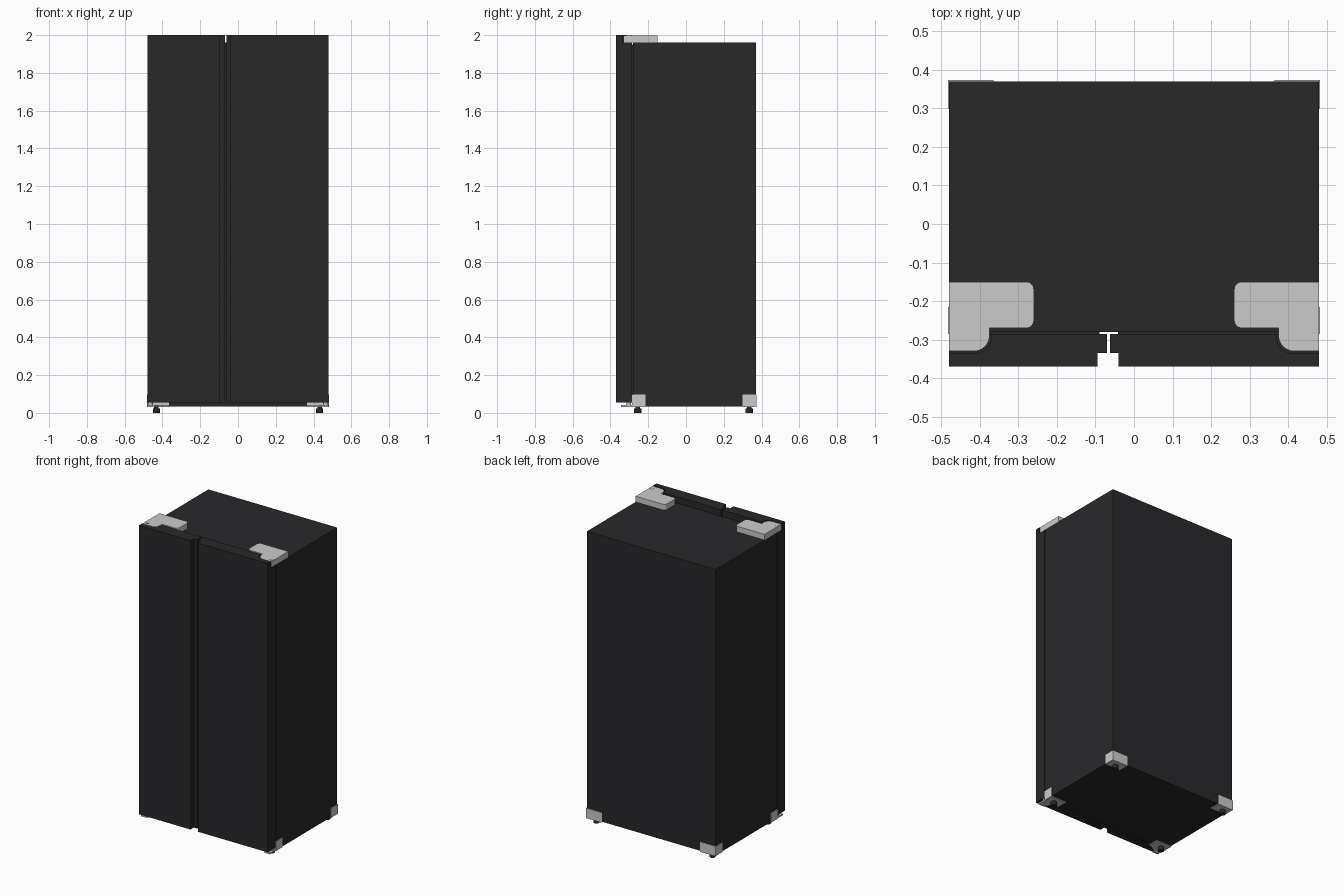
import bpy, bmesh, math

if "Cube" in bpy.data.objects:
    bpy.data.objects.remove(bpy.data.objects["Cube"])

dark = bpy.data.materials.new("dark_finish")
dark.diffuse_color = (0.022, 0.021, 0.023, 1)
dark.use_nodes = True
dark.node_tree.nodes["Principled BSDF"].inputs["Base Color"].default_value = dark.diffuse_color


def finish(bm, name, mat=None):
    bmesh.ops.recalc_face_normals(bm, faces=bm.faces)
    me = bpy.data.meshes.new(name)
    bm.to_mesh(me)
    bm.free()
    ob = bpy.data.objects.new(name, me)
    bpy.context.collection.objects.link(ob)
    if mat:
        me.materials.append(mat)
    return ob


def add_prism(bm, pts, z0, z1):
    """Extrude a plan outline from z0 to z1."""
    face = bm.faces.new([bm.verts.new((x, y, z0)) for x, y in pts])
    out = bmesh.ops.extrude_face_region(bm, geom=[face])
    for v in out["geom"]:
        if isinstance(v, bmesh.types.BMVert):
            v.co.z = z1


def rect(x0, x1, y0, y1):
    return [(x0, y0), (x1, y0), (x1, y1), (x0, y1)]


def arc(cx, cy, r, a0, a1, n=6):
    steps = [math.radians(a0 + (a1 - a0) * i / n) for i in range(n + 1)]
    return [(cx + r * math.cos(a), cy + r * math.sin(a)) for a in steps]


def flip(pts, s):
    return [(s * x, y) for x, y in pts]


def prism(name, pts, z0, z1, mat=None):
    bm = bmesh.new()
    add_prism(bm, pts, z0, z1)
    return finish(bm, name, mat)


def cylinder(name, x, y, r, z0, z1, mat=None, n=24):
    ob = prism(name, arc(x, y, r, 0, 360 - 360 / n, n - 1), z0, z1, mat)
    for p in ob.data.polygons:
        p.use_smooth = len(p.vertices) == 4
    return ob


# Cabinet
prism("cabinet", rect(-0.48, 0.48, -0.28, 0.37), 0.035, 1.96, dark)

# Doors: full slab, plus a top lip notched around the hinge
for side, s, inner, grip in (("left", -1, 0.07, 0.095), ("right", 1, -0.062, -0.04)):
    front = [(inner, -0.285), (inner, -0.335), (grip, -0.335), (grip, -0.37), (0.48, -0.37)]
    notch = [(0.48, -0.335)] + arc(0.41, -0.295, 0.04, 270, 180) + [(0.37, -0.285)]
    bm = bmesh.new()
    add_prism(bm, flip(front + [(0.48, -0.285)], s), 0.055, 1.96)
    add_prism(bm, flip(front + notch, s), 1.96, 2.0)
    finish(bm, side + "_door", dark)
    # Gasket closing the slit between door and cabinet
    x0, x1 = sorted((s * (inner + 0.02), s * 0.465))
    prism(side + "_gasket", rect(x0, x1, -0.286, -0.279), 0.07, 1.95, dark)

for side, s in (("left", -1), ("right", 1)):
    # Top hinge cover and pin
    cover = (arc(0.28, -0.17, 0.02, 90, 180) + arc(0.28, -0.25, 0.02, 180, 270)
             + [(0.375, -0.27), (0.375, -0.29)] + arc(0.415, -0.29, 0.04, 180, 270)
             + [(0.48, -0.33), (0.48, -0.15)])
    prism(side + "_hinge_cover", flip(cover, s), 1.96, 1.998)
    cylinder(side + "_hinge_pin", s * 0.465, -0.302, 0.015, 1.955, 2.0)

    # Lower hinge plate and pin
    plate = [(0.365, -0.22), (0.365, -0.29), (0.42, -0.315), (0.44, -0.345),
             (0.48, -0.345), (0.48, -0.22)]
    prism(side + "_lower_hinge", flip(plate, s), 0.032, 0.042)
    cylinder(side + "_lower_pin", s * 0.465, -0.302, 0.012, 0.03, 0.06)

    # Corner brackets (side flap, end flap, base plate) and levelling feet
    for end, y_in, y_out, fy in (("front", -0.215, -0.285, -0.255), ("rear", 0.3, 0.374, 0.335)):
        ya, yb = sorted((y_in, y_out))
        bm = bmesh.new()
        add_prism(bm, flip(rect(0.478, 0.483, ya, yb), s), 0.032, 0.097)
        add_prism(bm, flip(rect(0.365, 0.478, ya, yb), s), 0.03, 0.035)
        y0, y1 = sorted((y_out, y_out + (0.006 if end == "front" else -0.006)))
        top = 0.055 if end == "front" else 0.097
        add_prism(bm, flip(rect(0.365, 0.483, y0, y1), s), 0.032, top)
        finish(bm, f"{end}_{side}_bracket")
        cylinder(f"{end}_{side}_foot", s * 0.432, fy, 0.019, 0, 0.024, dark)
        cylinder(f"{end}_{side}_foot_stem", s * 0.432, fy, 0.012, 0.022, 0.034, dark)
